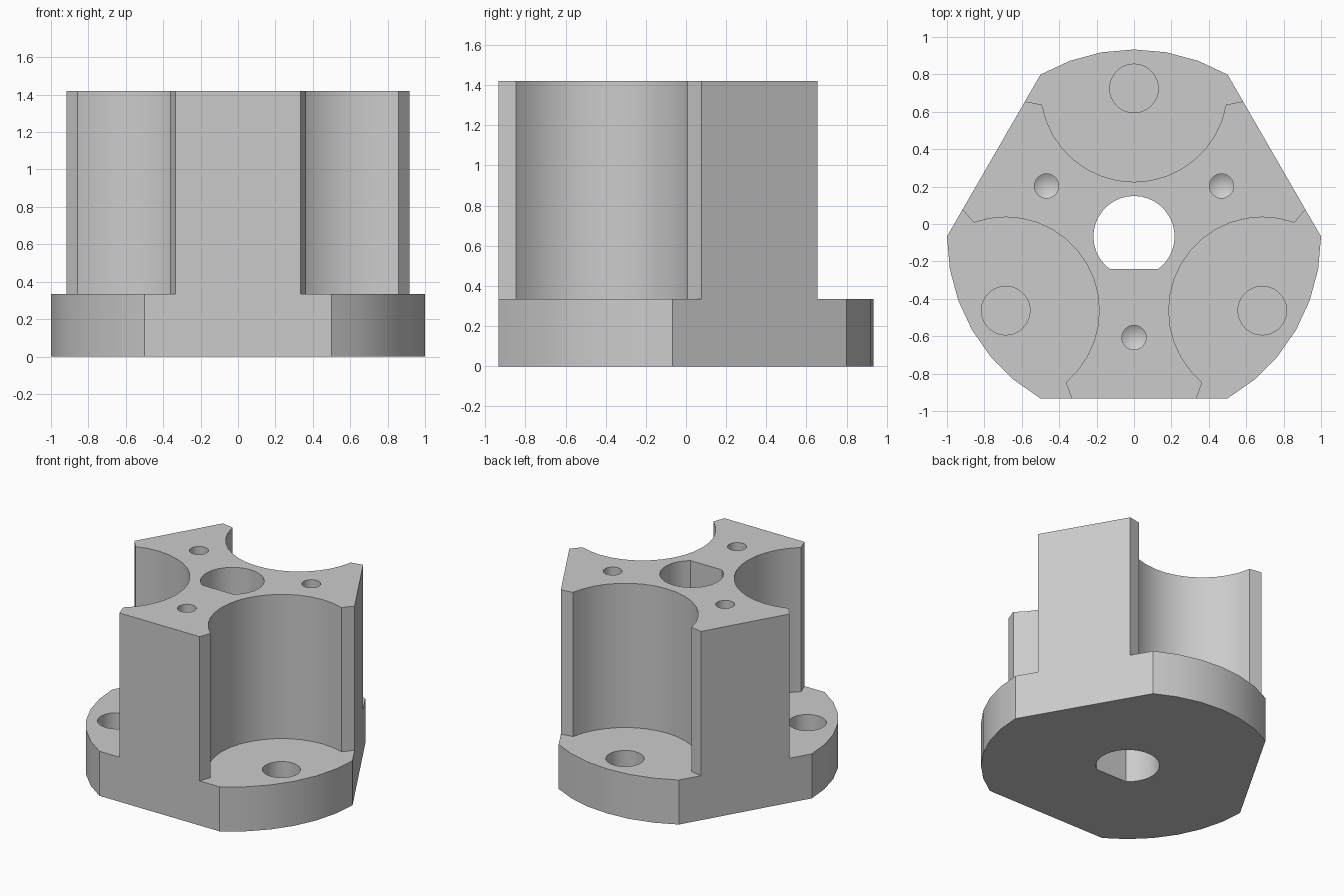
import bpy
import bmesh
from math import sin, cos, pi, radians, sqrt
from mathutils import Matrix, Vector

if "Cube" in bpy.data.objects:
    bpy.data.objects.remove(bpy.data.objects["Cube"], do_unlink=True)

HEIGHT, BASE = 1.42, 0.335      # full height, flange thickness
AXIS_Y = -0.067                 # three-fold axis position
PITCH = 0.792                   # pocket and bolt hole distance from axis


def arc(radius, start, end, steps, cx=0, cy=0):
    angles = [radians(start + (end - start) * i / steps) for i in range(steps + 1)]
    return [(cx + radius * cos(a), cy + radius * sin(a)) for a in angles]


def add_prism(bm, outline, z0, z1, turn=0):
    """Extruded outline, turned about the axis."""
    rot = Matrix.Rotation(turn, 3, 'Z')
    face = bm.faces.new([bm.verts.new(rot @ Vector((x, y, z0))) for x, y in outline])
    new = bmesh.ops.extrude_face_region(bm, geom=[face])["geom"]
    verts = [v for v in new if isinstance(v, bmesh.types.BMVert)]
    bmesh.ops.translate(bm, verts=verts, vec=(0, 0, z1 - z0))
    return face


def make_object(name, bm):
    bmesh.ops.recalc_face_normals(bm, faces=bm.faces)
    mesh = bpy.data.meshes.new(name)
    bm.to_mesh(mesh)
    bm.free()
    obj = bpy.data.objects.new(name, mesh)
    obj.location.y = AXIS_Y
    bpy.context.collection.objects.link(obj)
    return obj


def cut(target, cutter):
    cutter.hide_render = True
    bpy.context.view_layer.update()
    mod = target.modifiers.new("cut", 'BOOLEAN')
    mod.operation = 'DIFFERENCE'
    mod.solver = 'EXACT'
    mod.object = cutter
    bpy.context.view_layer.objects.active = target
    bpy.ops.object.modifier_apply(modifier=mod.name)
    bpy.data.objects.remove(cutter, do_unlink=True)


turns = [i * 2 * pi / 3 for i in range(3)]

# Body: circle with three flats
outline = []
for start in (60, 180, 300):
    outline += arc(1, start, start + 60, 6)
bm = bmesh.new()
add_prism(bm, outline, 0, HEIGHT)
body = make_object("mount_body", bm)

# Three round pockets with slanted lips, down to the flange
lip = [(0.674, 0.739), (0.674, 1.3)]
pocket = arc(0.5, 190, 350, 16, 0, PITCH) + lip + [(-x, y) for x, y in reversed(lip)]
bm = bmesh.new()
for t in turns:
    add_prism(bm, pocket, BASE, HEIGHT + 0.2, t)
cut(body, make_object("pocket_cutter", bm))

# Blind bolt holes in the flange
bm = bmesh.new()
for t in turns:
    add_prism(bm, arc(0.13, 0, 348.75, 31, 0, PITCH), 0.12, BASE + 0.2, t)
cut(body, make_object("bolt_hole_cutter", bm))

# Blind drilled holes in the top, with conical ends
bm = bmesh.new()
for t in turns:
    floor = add_prism(bm, arc(0.065, 0, 345, 23, 0, -0.54), HEIGHT - 0.35, HEIGHT + 0.2, t)
    tip = bmesh.ops.poke(bm, faces=[floor])["verts"][0]
    tip.co.z -= 0.04
cut(body, make_object("drill_cutter", bm))

# D-shaped shaft hole right through
bm = bmesh.new()
add_prism(bm, arc(0.217, -53, 233, 28), -0.2, HEIGHT + 0.2)
cut(body, make_object("shaft_cutter", bm))

# Material and shading
grey = bpy.data.materials.new("light_grey")
grey.use_nodes = True
colour = (0.6, 0.6, 0.6, 1)
grey.diffuse_color = colour
grey.node_tree.nodes["Principled BSDF"].inputs["Base Color"].default_value = colour
body.data.materials.clear()
body.data.materials.append(grey)
for poly in body.data.polygons:
    poly.material_index = 0
bpy.ops.object.select_all(action='DESELECT')
body.select_set(True)
bpy.context.view_layer.objects.active = body
bpy.ops.object.shade_smooth_by_angle(angle=radians(25))
